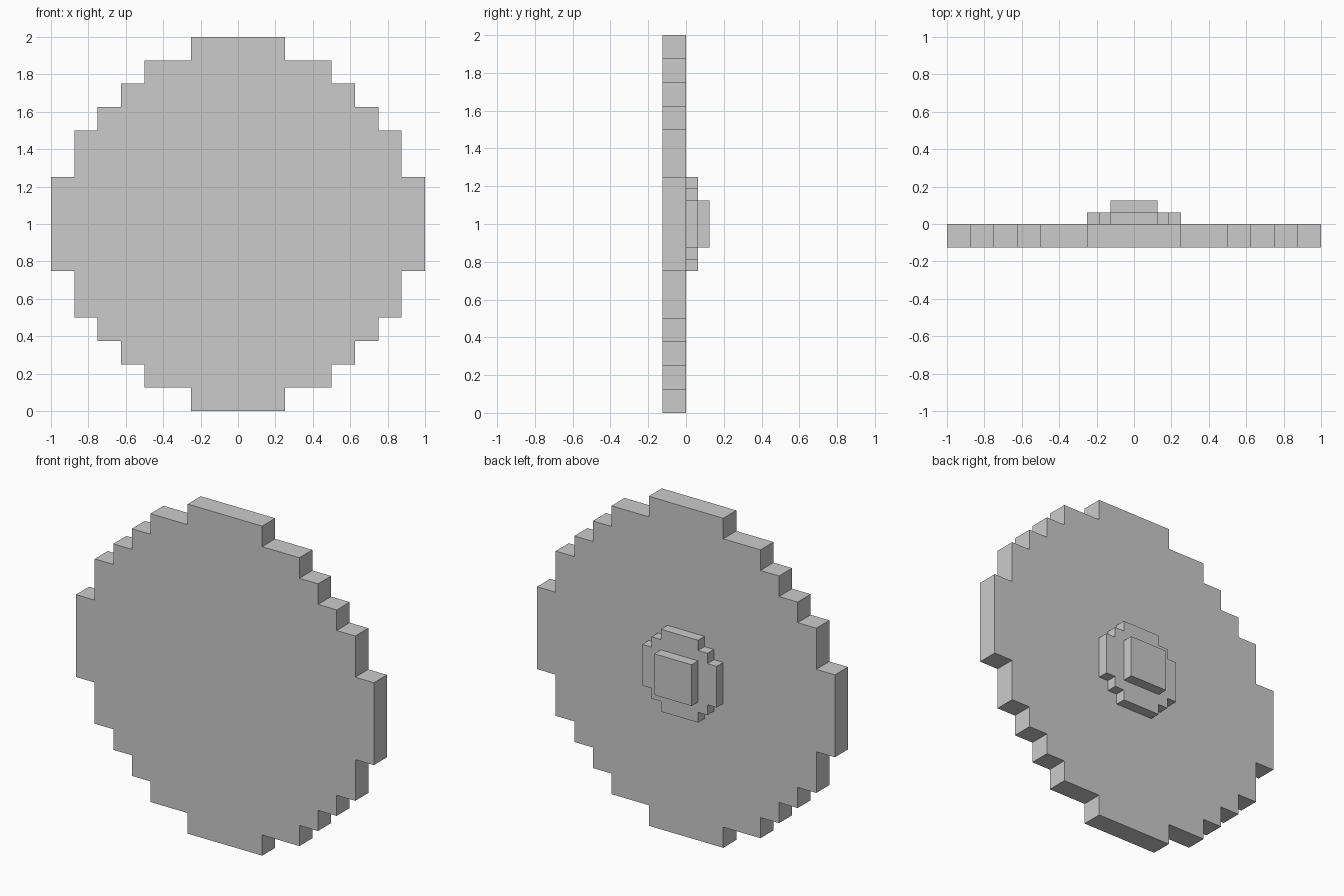
import bpy
import bmesh

if "Cube" in bpy.data.objects:
    bpy.data.objects.remove(bpy.data.objects["Cube"])

U = 0.0625  # one pixel unit


def stepped_plate(name, corners, y_front, y_back):
    """Extrude a quarter staircase, mirrored to all four quadrants, along y."""
    # Add the inner corner between each pair of outer corners
    q = [corners[0]]
    for (x0, z0), (x1, z1) in zip(corners, corners[1:]):
        q += [(x0, z1), (x1, z1)]
    outline = (q + [(x, -z) for x, z in reversed(q)]
               + [(-x, -z) for x, z in q] + [(-x, z) for x, z in reversed(q)])
    bm = bmesh.new()
    face = bm.faces.new([bm.verts.new((x * U, y_front, 1 + z * U)) for x, z in outline])
    ext = bmesh.ops.extrude_face_region(bm, geom=[face], use_keep_orig=True)
    verts = [v for v in ext["geom"] if isinstance(v, bmesh.types.BMVert)]
    bmesh.ops.translate(bm, verts=verts, vec=(0, y_back - y_front, 0))
    bmesh.ops.recalc_face_normals(bm, faces=bm.faces)
    mesh = bpy.data.meshes.new(name)
    bm.to_mesh(mesh)
    bm.free()
    obj = bpy.data.objects.new(name, mesh)
    bpy.context.collection.objects.link(obj)
    return obj


# Large stepped disc
stepped_plate("disc", [(4, 16), (8, 14), (10, 12), (12, 10), (14, 8), (16, 4)], -2 * U, 0)
# Small stepped hub on the back
stepped_plate("hub", [(2, 4), (3, 3), (4, 2)], 0, U)
# Square boss on the hub
stepped_plate("boss", [(2, 2)], U, 2 * U)
